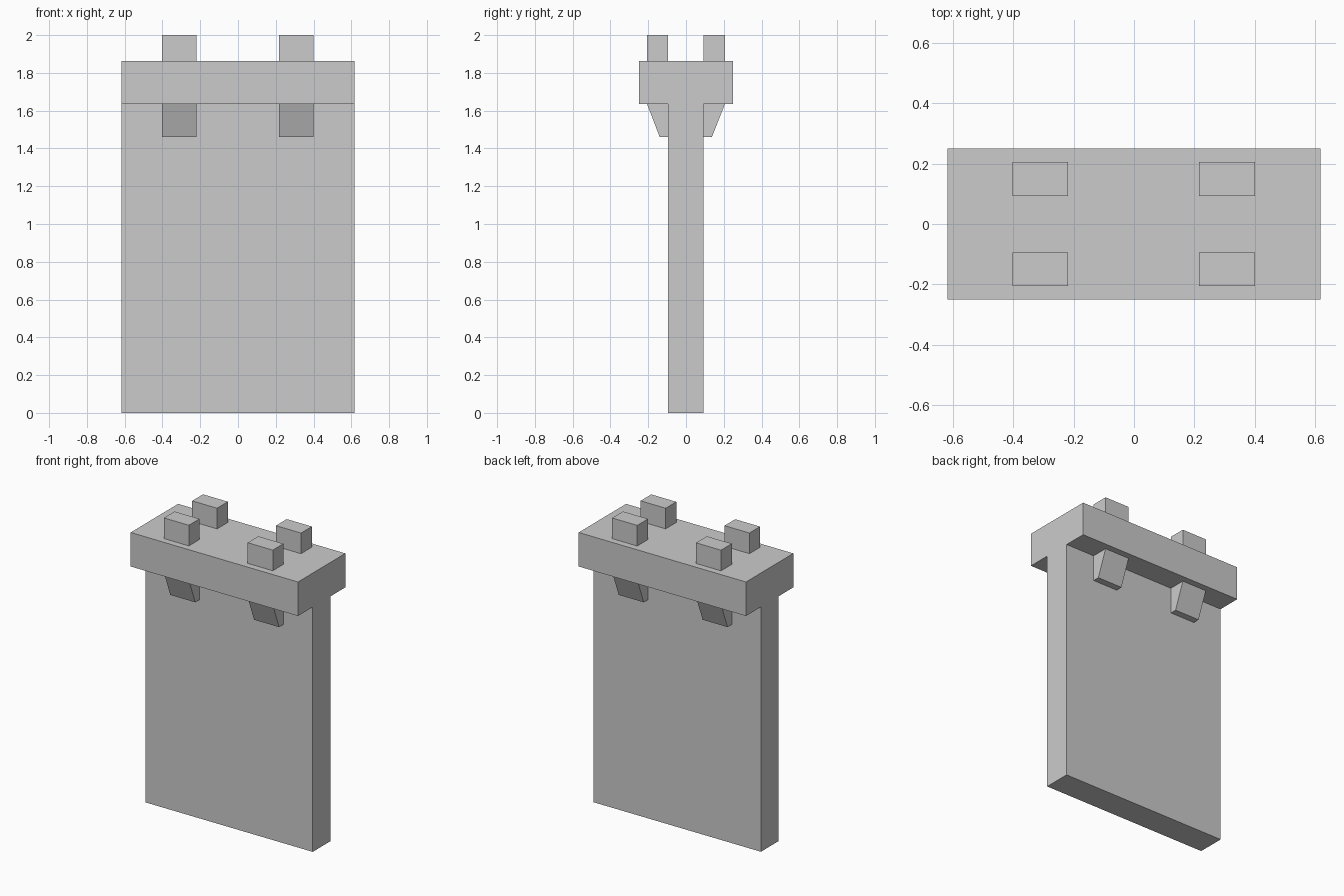
import bpy

if "Cube" in bpy.data.objects:
    bpy.data.objects.remove(bpy.data.objects["Cube"])


def extrude_profile(name, profile, x0, x1):
    """Solid from a convex (y, z) outline swept along x."""
    n = len(profile)
    verts = [(x, y, z) for x in (x0, x1) for y, z in profile]
    faces = [tuple(reversed(range(n))), tuple(range(n, 2 * n))]
    faces += [(i, (i + 1) % n, n + (i + 1) % n, n + i) for i in range(n)]
    area = sum(profile[i][0] * profile[(i + 1) % n][1]
               - profile[(i + 1) % n][0] * profile[i][1] for i in range(n))
    if area < 0:  # keep normals outward for mirrored outlines
        faces = [f[::-1] for f in faces]
    mesh = bpy.data.meshes.new(name)
    mesh.from_pydata(verts, [], faces)
    obj = bpy.data.objects.new(name, mesh)
    bpy.context.collection.objects.link(obj)
    return obj


def box(name, x, y, z):
    return extrude_profile(
        name, [(y[0], z[0]), (y[1], z[0]), (y[1], z[1]), (y[0], z[1])], *x)


WIDTH = (-0.618, 0.618)
CAP_BOTTOM, CAP_TOP = 1.635, 1.862

# Main wall panel and overhanging cap
box("wall_panel", WIDTH, (-0.094, 0.092), (0, CAP_BOTTOM))
box("cap_slab", WIDTH, (-0.25, 0.25), (CAP_BOTTOM, CAP_TOP))

# Top blocks and tapered brackets, on both faces and both sides
for side, x in (("left", (-0.403, -0.219)), ("right", (0.216, 0.401))):
    for face, inner, outer, foot in (("front", -0.094, -0.206, -0.139),
                                     ("back", 0.092, 0.206, 0.137)):
        box(f"top_block_{face}_{side}", x, sorted((inner, outer)), (CAP_TOP, 2.0))
        extrude_profile(f"bracket_{face}_{side}",
                        [(inner, CAP_BOTTOM), (inner, 1.46),
                         (foot, 1.46), (outer, CAP_BOTTOM)], *x)
